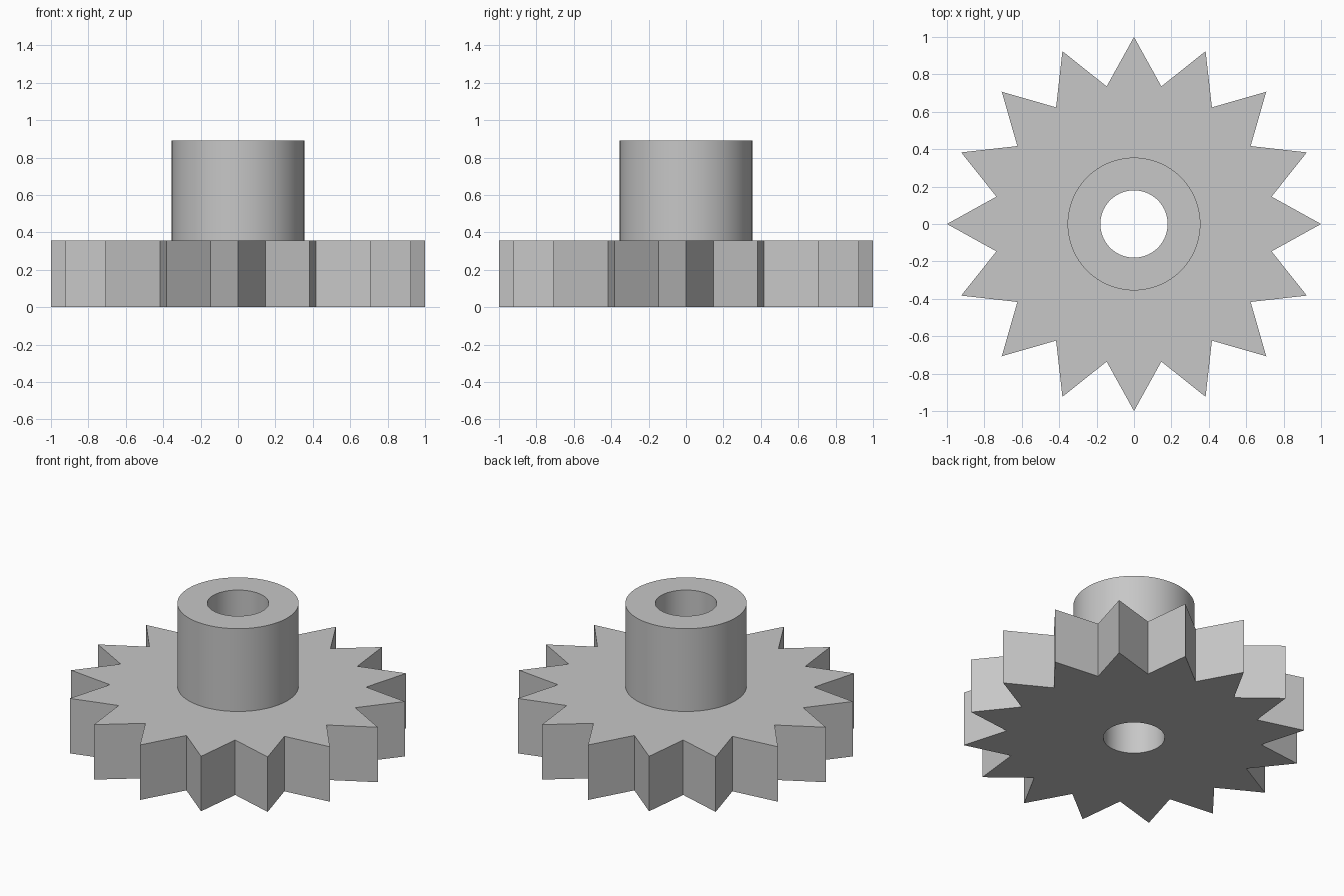
import bpy
import bmesh
from math import sin, cos, pi, radians
from mathutils import Vector

TEETH = 16
STEPS = 3                      # points along each tooth flank
COUNT = TEETH * 2 * STEPS      # points in every ring
TIP, ROOT, HUB, BORE = 1.0, 0.75, 0.355, 0.18
PLATE_TOP, HUB_TOP = 0.355, 0.89

cube = bpy.data.objects.get("Cube")
if cube:
    bpy.data.objects.remove(cube, do_unlink=True)

grey = bpy.data.materials.new("plain_grey")
grey.use_nodes = True
colour = (0.57, 0.57, 0.57, 1)
grey.diffuse_color = colour
grey.node_tree.nodes["Principled BSDF"].inputs["Base Color"].default_value = colour


def polar(radius, angle, z):
    return Vector((radius * cos(angle), radius * sin(angle), z))


def circle(radius, z):
    return [polar(radius, 2 * pi * i / COUNT, z) for i in range(COUNT)]


def star(z):
    corners = [polar(ROOT if i % 2 else TIP, pi * i / TEETH, z) for i in range(TEETH * 2)]
    return [a.lerp(b, s / STEPS)
            for a, b in zip(corners, corners[1:] + corners[:1])
            for s in range(STEPS)]


def loft(name, rings):
    """Skin a list of matching rings with quads."""
    bm = bmesh.new()
    loops = [[bm.verts.new(p) for p in ring] for ring in rings]
    for a, b in zip(loops, loops[1:]):
        for i in range(COUNT):
            j = (i + 1) % COUNT
            bm.faces.new((a[i], a[j], b[j], b[i]))
    mesh = bpy.data.meshes.new(name)
    bm.to_mesh(mesh)
    bm.free()
    mesh.materials.append(grey)
    obj = bpy.data.objects.new(name, mesh)
    bpy.context.collection.objects.link(obj)
    bpy.ops.object.select_all(action="DESELECT")
    obj.select_set(True)
    bpy.context.view_layer.objects.active = obj
    bpy.ops.object.shade_smooth_by_angle(angle=radians(30))
    return obj


# Toothed plate: bore wall, underside, teeth, top face up to the hub
loft("toothed_plate", [circle(BORE, PLATE_TOP), circle(BORE, 0), star(0),
                       star(PLATE_TOP), circle(HUB, PLATE_TOP)])

# Hub: outer wall, rim, bore wall
loft("hub", [circle(HUB, PLATE_TOP), circle(HUB, HUB_TOP),
             circle(BORE, HUB_TOP), circle(BORE, PLATE_TOP)])
